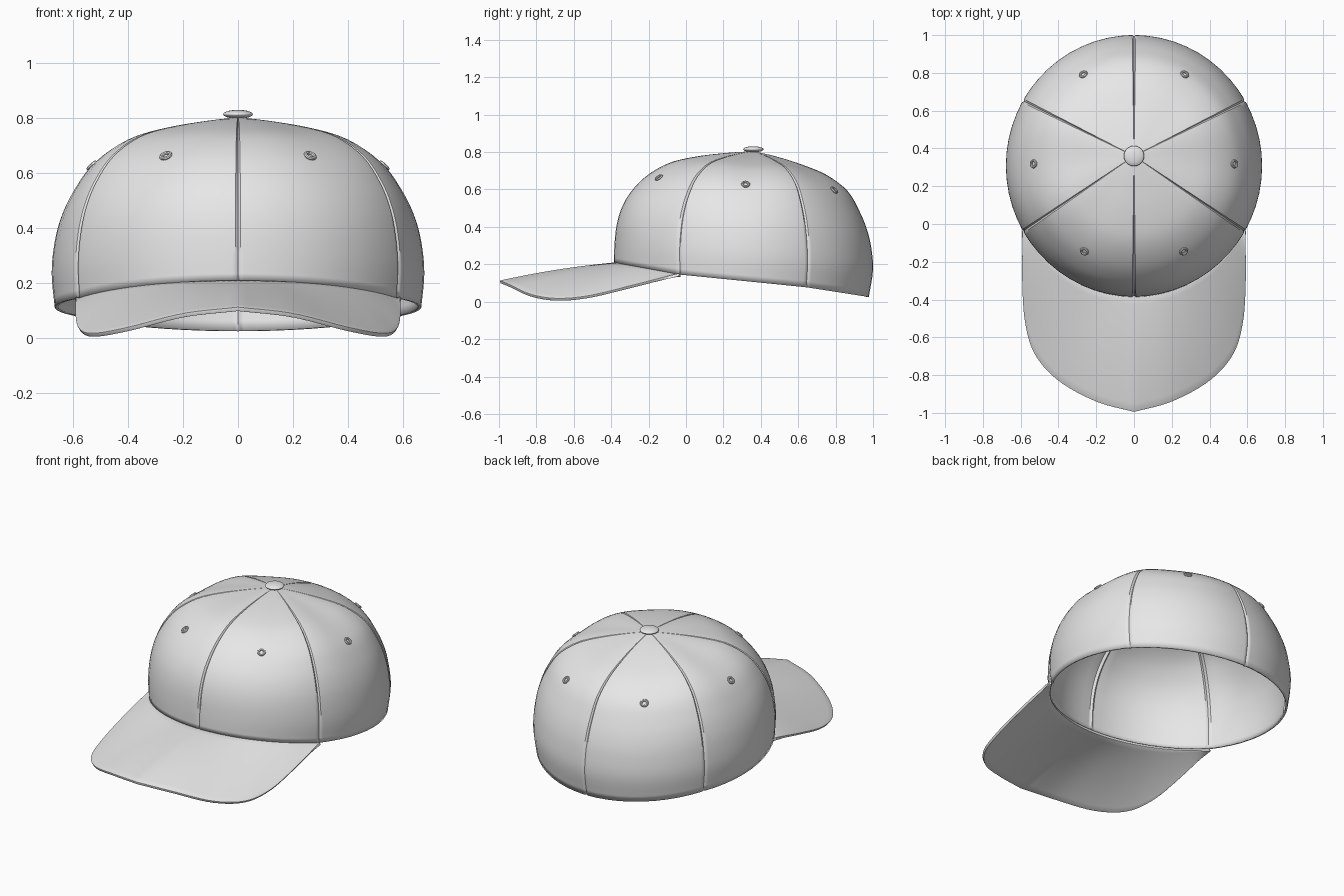
import bpy, bmesh
from math import sin, cos, pi, radians
from mathutils import Vector

if "Cube" in bpy.data.objects:
    bpy.data.objects.remove(bpy.data.objects["Cube"])

grey = bpy.data.materials.new("cap_grey")
grey.diffuse_color = (0.8, 0.8, 0.8, 1)
grey.use_nodes = True
grey.node_tree.nodes["Principled BSDF"].inputs["Base Color"].default_value = grey.diffuse_color

# Crown profiles, rim to top: (fraction of radius, height)
FRONT = [(1, .21), (.995, .31), (.98, .41), (.945, .5), (.88, .585),
         (.77, .67), (.61, .74), (.42, .775), (.2, .795), (0, .805)]
BACK = [(.965, .025), (1, .17), (.985, .29), (.95, .385), (.89, .48),
        (.79, .59), (.62, .675), (.42, .73), (.2, .775), (0, .805)]
# Outer edge of the brim, centre to right corner
EDGE = [(0, -.995, .113), (.2, -.94, .09), (.4, -.83, .04), (.525, -.69, .018),
        (.577, -.52, .033), (.592, -.3, .085), (.59, -.04, .152)]
APEX = Vector((0, .36, 0))


def spline(pts, t):
    """Smooth curve through the points, t from 0 to 1."""
    n = len(pts) - 1
    i = min(int(t * n), n - 1)
    f = t * n - i
    p = [Vector(pts[k]) for k in range(n + 1)]
    b, c = p[i], p[i + 1]
    a = p[i - 1] if i > 0 else b * 2 - c
    d = p[i + 2] if i + 2 <= n else c * 2 - b
    return 0.5 * (2 * b + (c - a) * f + (2 * a - 5 * b + 4 * c - d) * f * f
                  + (3 * b - a - 3 * c + d) * f ** 3)


def crown_point(a, t, groove=0.0):
    """Point on the crown: a is the angle from the front, t runs rim to top."""
    c = cos(a)
    if c > .5:
        w = .35 * (1 - c) / .5
    elif c > -.5:
        w = .35 + .37 * (.5 - c)
    else:
        w = .72 + .28 * (-.5 - c) / .5
    frac, z = spline(FRONT, t).lerp(spline(BACK, t), w)
    # the side seams stand a little proud of the panels
    z += .02 * sin(pi * t) ** 2 * sin(a) ** 2 * 4 / 3 * (.5 + .5 * cos(6 * a))
    frac = max(frac - groove * min(1, 4 * (1 - t)), 0)
    z -= groove * .7 * min(1, 3 * t) * min(1, 4 * (1 - t))
    rim = Vector((.68 * sin(a), .307 - .693 * c, 0))
    p = APEX.lerp(rim, frac)
    p.z = z
    return p


def grid_object(name, rows, closed, thickness):
    """Skin a grid of points, then give it thickness."""
    bm = bmesh.new()
    vs = [[bm.verts.new(p) for p in row] for row in rows]
    n = len(rows[0])
    for r0, r1 in zip(vs, vs[1:]):
        for i in range(n if closed else n - 1):
            k = (i + 1) % n
            bm.faces.new((r0[i], r0[k], r1[k], r1[i]))
    bmesh.ops.remove_doubles(bm, verts=bm.verts, dist=.0005)
    me = bpy.data.meshes.new(name)
    bm.to_mesh(me)
    bm.free()
    ob = bpy.data.objects.new(name, me)
    bpy.context.collection.objects.link(ob)
    mod = ob.modifiers.new("thickness", 'SOLIDIFY')
    mod.thickness = thickness
    mod.offset = -1
    finish(ob, name)
    return ob


def finish(ob, name):
    ob.name = name
    ob.data.materials.append(grey)
    bpy.ops.object.select_all(action='DESELECT')
    ob.select_set(True)
    bpy.context.view_layer.objects.active = ob
    bpy.ops.object.shade_smooth_by_angle(angle=radians(40))


# Crown: six panels with a narrow sunken seam between each pair
OFFSETS = [0, .8, 1.8, 6, 12, 18, 24, 30, 36, 42, 48, 54, 58.2, 59.2]
columns = [(radians(60 * k + o), .01 if o == 0 else 0) for k in range(6) for o in OFFSETS]
ROWS = 36
grid_object("crown", [[crown_point(a, j / ROWS, g) for a, g in columns]
                      for j in range(ROWS + 1)], True, .012)

# Brim: spans from the front rim of the crown to the curved outer edge
COLS, DEPTH = 64, 14
brim_rows = []
for j in range(DEPTH, -1, -1):
    v = j / DEPTH
    row = []
    for i in range(COLS + 1):
        u = 2 * i / COLS - 1
        inner = crown_point(radians(60) * u, 0)
        inner.y += .006
        outer = spline(EDGE, abs(u))
        if u < 0:
            outer.x = -outer.x
        p = inner.lerp(outer, v)
        p.z += .04 * v * (1 - v) * (1 - u * u)
        row.append(p)
    brim_rows.append(row)
brim = grid_object("brim", brim_rows, False, .015)
bev = brim.modifiers.new("soft_edge", 'BEVEL')
bev.width = .004
bev.segments = 2
bev.limit_method = 'ANGLE'
bev.angle_limit = radians(50)

# Eyelets: one stitched ring with a filled centre in every panel
for k in range(6):
    a, t = radians(60 * k + 30), 5 / 9
    p = crown_point(a, t)
    normal = (crown_point(a + .02, t) - p).cross(crown_point(a, t + .02) - p).normalized()
    rot = normal.to_track_quat('Z', 'Y').to_euler()
    bpy.ops.mesh.primitive_torus_add(major_radius=.017, minor_radius=.007, major_segments=24,
                                     minor_segments=8, location=p + normal * .002, rotation=rot)
    finish(bpy.context.object, "eyelet_%d" % (k + 1))

# Top button: flattened dome
bpy.ops.mesh.primitive_uv_sphere_add(segments=32, ring_count=16, radius=1,
                                     location=(0, .36, .815))
button = bpy.context.object
button.scale = (.054, .054, .016)
finish(button, "top_button")
